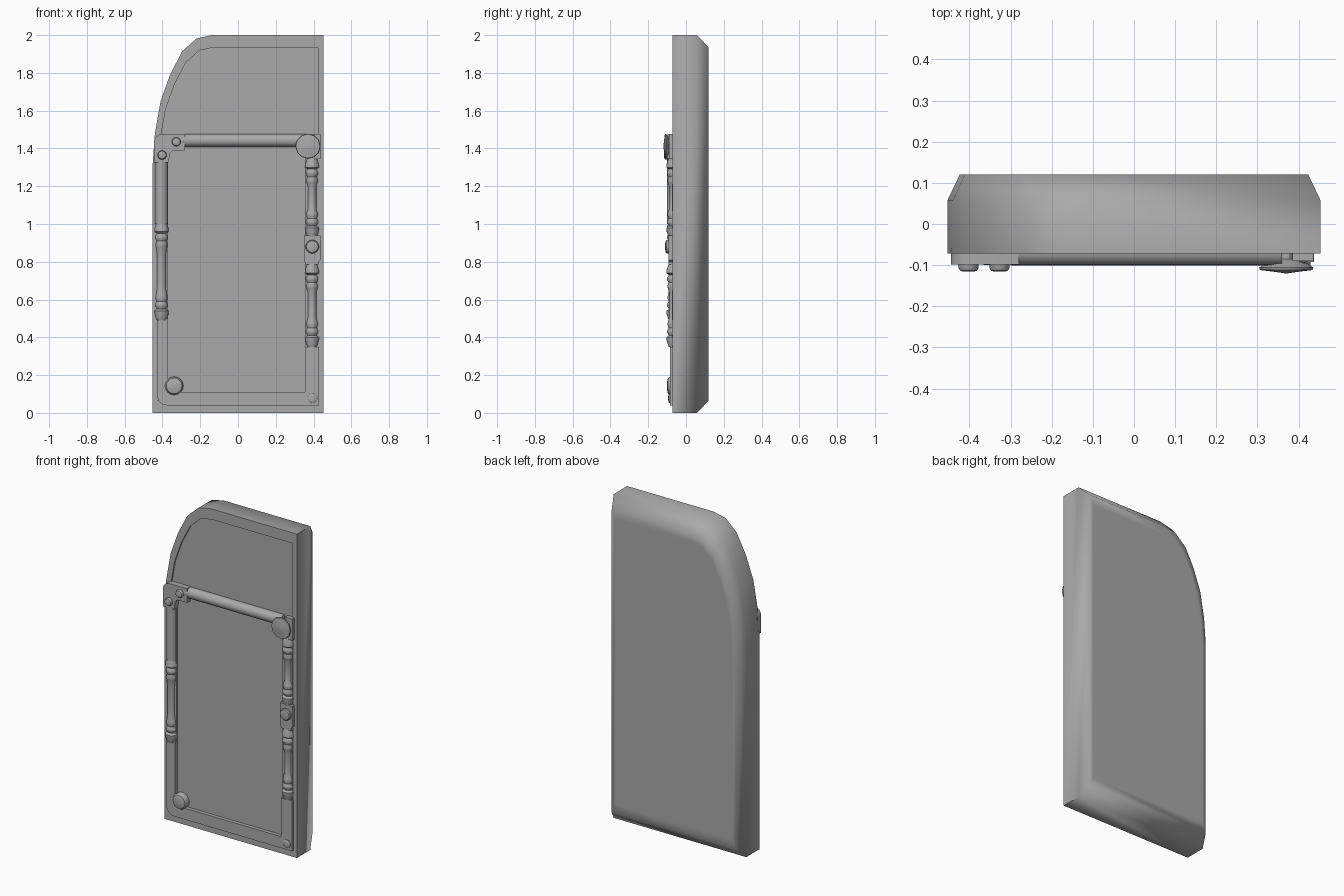
import bpy, bmesh, math
from mathutils import Vector

if "Cube" in bpy.data.objects:
    bpy.data.objects.remove(bpy.data.objects["Cube"])

grey = bpy.data.materials.new("plain grey")
grey.diffuse_color = (0.4, 0.4, 0.4, 1)
grey.use_nodes = True
grey.node_tree.nodes["Principled BSDF"].inputs["Base Color"].default_value = grey.diffuse_color


def finish(name, bm, angle=40):
    bmesh.ops.recalc_face_normals(bm, faces=bm.faces)
    me = bpy.data.meshes.new(name)
    bm.to_mesh(me)
    bm.free()
    me.materials.append(grey)
    ob = bpy.data.objects.new(name, me)
    bpy.context.collection.objects.link(ob)
    bpy.ops.object.select_all(action='DESELECT')
    ob.select_set(True)
    bpy.context.view_layer.objects.active = ob
    bpy.ops.object.shade_smooth_by_angle(angle=math.radians(angle))
    return ob


def skin(name, rings, angle=40):
    """Bridge closed rings of points, capping both ends."""
    bm = bmesh.new()
    vs = [[bm.verts.new(p) for p in r] for r in rings]
    n = len(vs[0])
    for a, b in zip(vs, vs[1:]):
        for i in range(n):
            j = (i + 1) % n
            bm.faces.new((a[i], a[j], b[j], b[i]))
    bm.faces.new(vs[0])
    bm.faces.new(vs[-1])
    return finish(name, bm, angle)


def plate(name, outline, y0, y1):
    """Extrude an (x, z) outline between two depths."""
    return skin(name, [[(x, y, z) for x, z in outline] for y in (y0, y1)], 35)


def box(name, x0, x1, z0, z1, y0, y1):
    return plate(name, [(x0, z0), (x1, z0), (x1, z1), (x0, z1)], y0, y1)


def lathe(name, profile, origin, axis, n=16):
    """Turn (radius, distance) pairs around an axis starting at origin."""
    rot = Vector((0, 0, 1)).rotation_difference(Vector(axis)).to_matrix()
    rings = [[rot @ Vector((r * math.cos(math.tau * i / n),
                            r * math.sin(math.tau * i / n), d)) + Vector(origin)
              for i in range(n)] for r, d in profile]
    return skin(name, rings, 35)


def bolt(name, x, z, r, back, front):
    h = back - front
    lathe(name, [(r, 0), (r, h * 0.6), (r * 0.85, h * 0.88), (r * 0.5, h)],
          (x, back, z), (0, -1, 0))


# Door body: shallow front recess, straight sides, chamfered back
outline = [(-0.453, 0), (0.453, 0), (0.453, 2), (-0.14, 2), (-0.22, 1.982),
           (-0.295, 1.915), (-0.36, 1.79), (-0.41, 1.65), (-0.44, 1.48),
           (-0.453, 1.3)]


def ring(y, s):
    return [(x * s, y, 1 + (z - 1) * s) for x, z in outline]


skin("door_body", [ring(-0.062, 0.935), ring(-0.072, 0.935), ring(-0.072, 1),
                   ring(0.058, 1), ring(0.12, 0.935), ring(0.12, 0.88)], 75)

# Lower frame: bottom rail with a rounded corner and two stiles
corner = [(-0.375 - 0.055 * math.sin(a), 0.095 - 0.055 * math.cos(a))
          for a in [math.pi / 2 * i / 6 for i in range(7)]]
plate("lower_frame", [(0.428, 0.04), (0.428, 0.35), (0.355, 0.35), (0.355, 0.11),
                      (-0.37, 0.11), (-0.37, 0.5), (-0.43, 0.5)] + corner[::-1],
      -0.06, -0.085)
box("left_stile", -0.425, -0.37, 0.5, 1.4, -0.06, -0.073)
box("right_stile", 0.355, 0.425, 0.35, 1.4, -0.06, -0.073)

# Round rails
lathe("top_rail", [(0.034, 0), (0.034, 0.66)], (-0.3, -0.067, 1.442), (1, 0, 0), 20)
lathe("left_rail", [(0.034, 0), (0.034, 0.35)], (-0.405, -0.067, 1.0), (0, 0, 1), 20)


# Turned spindles with a ringed collar at each end
def spindle(name, x, z0, z1):
    collar = [(0.026, 0), (0.036, 0.03), (0.038, 0.05), (0.025, 0.06),
              (0.034, 0.075), (0.034, 0.085), (0.027, 0.1), (0.033, 0.12),
              (0.03, 0.13)]
    h = z1 - z0
    top = [(r, h - d) for r, d in reversed(collar)]
    lathe(name, collar + [(0.024, h * 0.35), (0.024, h * 0.65)] + top,
          (x, -0.066, z0), (0, 0, 1))


spindle("left_spindle", -0.405, 0.49, 1.01)
spindle("right_spindle_upper", 0.392, 0.93, 1.35)
spindle("right_spindle_lower", 0.392, 0.35, 0.79)

# Corner bracket with two bolts
arc = [(-0.4 - 0.045 * math.sin(a), 1.432 + 0.045 * math.cos(a))
       for a in [math.pi / 2 * i / 6 for i in range(7)]]
plate("corner_bracket", arc + [(-0.445, 1.325), (-0.368, 1.325), (-0.36, 1.375),
                               (-0.345, 1.39), (-0.28, 1.39), (-0.28, 1.477)],
      -0.06, -0.098)
bolt("bracket_bolt_low", -0.402, 1.365, 0.024, -0.095, -0.116)
bolt("bracket_bolt_high", -0.327, 1.435, 0.024, -0.095, -0.116)

# Right corner block and umbrella-shaped rosette
box("right_corner_block", 0.385, 0.436, 1.345, 1.477, -0.06, -0.09)
lathe("rosette", [(0.015, 0), (0.015, 0.015), (0.05, 0.025), (0.066, 0.036),
                  (0.064, 0.042), (0.03, 0.046), (0.003, 0.05)],
      (0.37, -0.07, 1.412), (0, -1, 0), 12)

# Middle block of the right column and its knob
plate("right_middle_block", [(0.358, 0.785), (0.425, 0.785), (0.425, 0.8), (0.437, 0.81),
                             (0.437, 0.94), (0.35, 0.94), (0.35, 0.81)], -0.06, -0.092)
bolt("middle_knob", 0.393, 0.88, 0.036, -0.09, -0.11)

# Lower knobs
bolt("left_handle_knob", -0.338, 0.143, 0.049, -0.06, -0.1)
bolt("lower_right_bolt", 0.395, 0.077, 0.025, -0.084, -0.094)
